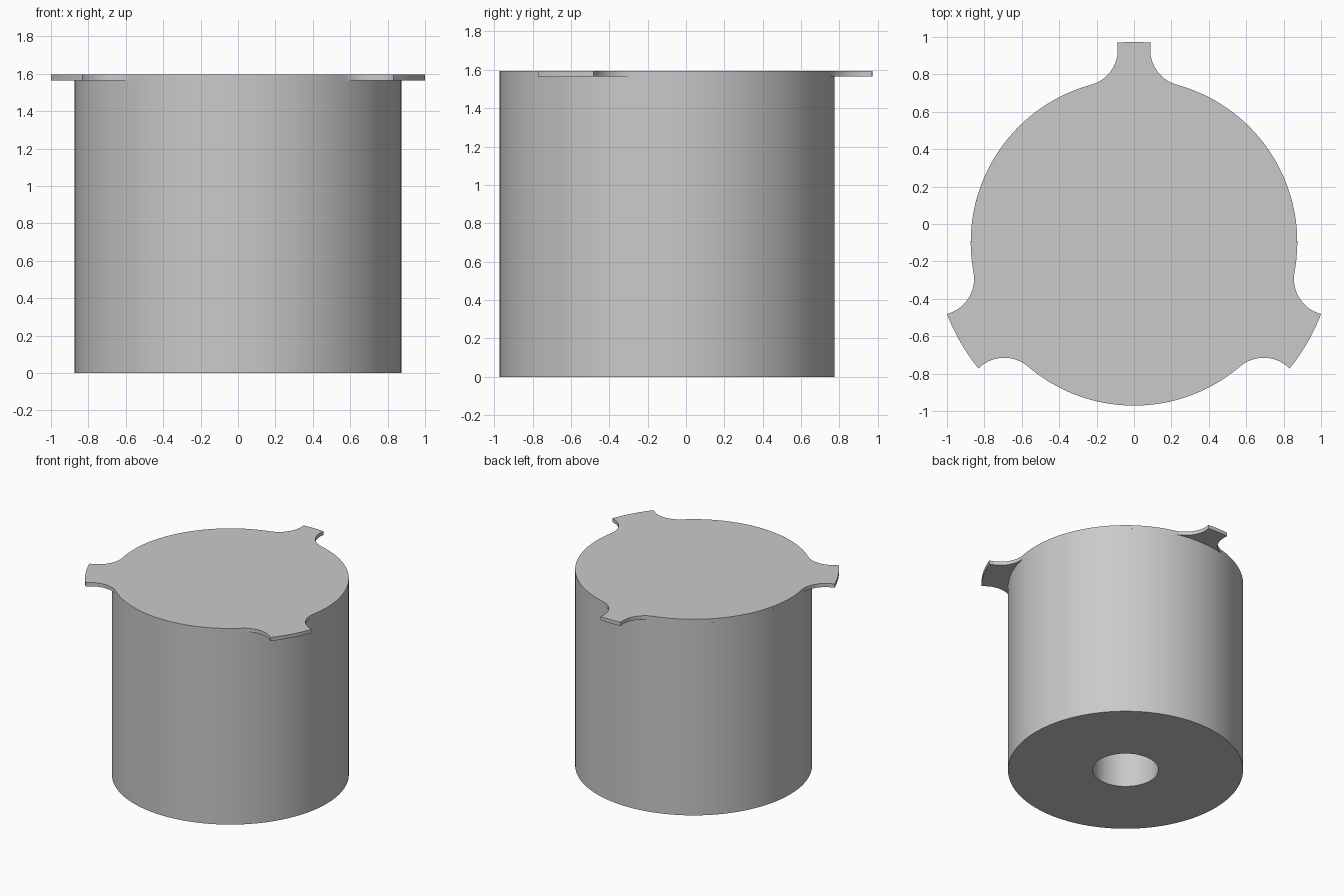
import bpy, bmesh
from math import sin, cos, pi, radians, atan2, acos

cube = bpy.data.objects.get("Cube")
if cube:
    bpy.data.objects.remove(cube, do_unlink=True)

CENTRE_Y = -0.098
BODY_R, TAB_R, FILLET_R, BORE_R = 0.873, 1.071, 0.195, 0.244
LID_Z, TOP_Z = 1.565, 1.595
SEGMENTS = 144

grey = bpy.data.materials.new("light grey")
grey.use_nodes = True
grey.diffuse_color = (0.59, 0.59, 0.59, 1)
grey.node_tree.nodes["Principled BSDF"].inputs["Base Color"].default_value = grey.diffuse_color


def finish(name, bm):
    bmesh.ops.recalc_face_normals(bm, faces=bm.faces)
    mesh = bpy.data.meshes.new(name)
    bm.to_mesh(mesh)
    bm.free()
    mesh.materials.append(grey)
    obj = bpy.data.objects.new(name, mesh)
    obj.location.y = CENTRE_Y
    bpy.context.collection.objects.link(obj)
    bpy.ops.object.select_all(action='DESELECT')
    obj.select_set(True)
    bpy.context.view_layer.objects.active = obj
    bpy.ops.object.shade_smooth_by_angle(angle=radians(30))
    return obj


def arc(radius, start, end, steps, cx=0, cy=0):
    return [(cx + radius * cos(start + (end - start) * i / steps),
             cy + radius * sin(start + (end - start) * i / steps)) for i in range(steps + 1)]


def tab_half(spread):
    """Concave fillet from the tab's outer corner to the body, on the positive side."""
    d = BODY_R + FILLET_R
    cx, cy = d * cos(spread), d * sin(spread)
    corner = spread - acos((TAB_R**2 + d**2 - FILLET_R**2) / (2 * TAB_R * d))
    start = atan2(TAB_R * sin(corner) - cy, TAB_R * cos(corner) - cx) % (2 * pi)
    return corner, arc(FILLET_R, start, pi + spread, 20, cx, cy)


# Body: a cylinder wall and floor with a central bore running up to the lid
bm = bmesh.new()
profile = [(BODY_R, LID_Z), (BODY_R, 0), (BORE_R, 0), (BORE_R, LID_Z)]
rings = [[bm.verts.new((x, y, z)) for x, y in arc(r, 0, 2 * pi, SEGMENTS)[:-1]] for r, z in profile]
for low, high in zip(rings, rings[1:]):
    for i in range(SEGMENTS):
        j = (i + 1) % SEGMENTS
        bm.faces.new((low[i], low[j], high[j], high[i]))
finish("body", bm)

# Lid: a round plate with one narrow and two wide tabs
tabs = [(radians(-30), radians(19.5)), (radians(90), radians(15.3)), (radians(210), radians(19.5))]
outline = []
for k, (axis, spread) in enumerate(tabs):
    corner, fillet = tab_half(spread)
    local = [(x, -y) for x, y in reversed(fillet)]
    local += arc(TAB_R, -corner, corner, 10)[1:-1] + fillet
    outline += [(x * cos(axis) - y * sin(axis), x * sin(axis) + y * cos(axis)) for x, y in local]
    next_axis, next_spread = tabs[(k + 1) % 3]
    end = next_axis - next_spread + (2 * pi if k == 2 else 0)
    outline += arc(BODY_R, axis + spread, end, 36)[1:-1]

bm = bmesh.new()
base = bm.faces.new([bm.verts.new((x, y, LID_Z)) for x, y in outline])
plate = bmesh.ops.extrude_face_region(bm, geom=[base], use_keep_orig=True)
top = [v for v in plate["geom"] if isinstance(v, bmesh.types.BMVert)]
bmesh.ops.translate(bm, verts=top, vec=(0, 0, TOP_Z - LID_Z))
finish("lid_with_tabs", bm)
